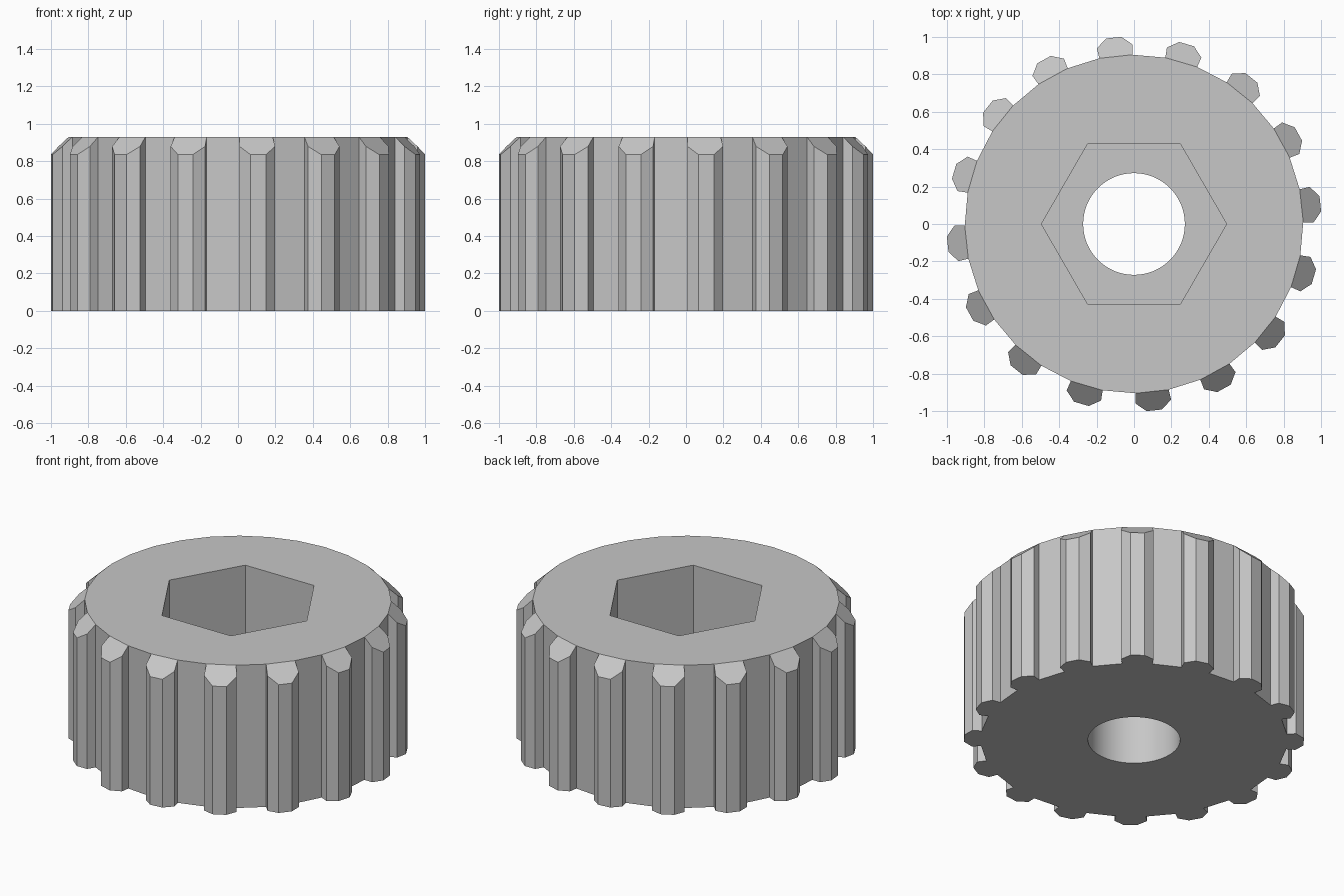
import bpy
import bmesh
from math import cos, sin, pi, radians

cube = bpy.data.objects.get("Cube")
if cube:
    bpy.data.objects.remove(cube, do_unlink=True)

TEETH = 16
PHASE = radians(6.2)
HEIGHT = 0.93
ROOT = 0.905
CHORD = ROOT * cos(pi / 32)
HALF = ROOT * sin(pi / 32)
FLOOR = 0.43
# Tooth profile as (radial, sideways) pairs, starting and ending on the body
TOOTH = [(CHORD, -HALF), (0.955, -0.096), (1.002, -0.041),
         (1.002, 0.041), (0.955, 0.096), (CHORD, HALF)]

grey = bpy.data.materials.new("plain_grey")
grey.use_nodes = True
colour = (0.57, 0.57, 0.57, 1)
grey.diffuse_color = colour
grey.node_tree.nodes["Principled BSDF"].inputs["Base Color"].default_value = colour

bm = bmesh.new()


def ring(radius, sides, z):
    return [bm.verts.new((radius * cos(2 * pi * i / sides),
                          radius * sin(2 * pi * i / sides), z)) for i in range(sides)]


def wall(a, b):
    for i in range(len(a)):
        j = (i + 1) % len(a)
        bm.faces.new((a[i], a[j], b[j], b[i]))


def loop_edges(verts):
    pairs = zip(verts, verts[1:] + verts[:1])
    return [bm.edges.get(p) or bm.edges.new(p) for p in pairs]


def flat_ring(outer, inner):
    bmesh.ops.triangle_fill(bm, edges=loop_edges(outer) + loop_edges(inner),
                            use_beauty=True, normal=(0, 0, 1))


# Toothed outer wall, with a sloped cap on each tooth
bottom, top, rim = [], [], []
for k in range(TEETH):
    a = PHASE + 2 * pi * k / TEETH
    cap = []
    for r, t in TOOTH:
        x, y = r * cos(a) - t * sin(a), r * sin(a) + t * cos(a)
        bottom.append(bm.verts.new((x, y, 0)))
        cap.append(bm.verts.new((x, y, HEIGHT - 0.94 * (r - CHORD))))
    bm.faces.new(cap)
    top += cap
    rim += [cap[0], cap[-1]]
wall(bottom, top)

# Hexagonal nut pocket and round bore
hex_top, hex_floor = ring(0.495, 6, HEIGHT), ring(0.495, 6, FLOOR)
bore_top, bore_bottom = ring(0.272, 64, FLOOR), ring(0.272, 64, 0)
wall(hex_top, hex_floor)
wall(bore_top, bore_bottom)

# Flat top, pocket floor and underside
flat_ring(rim, hex_top)
flat_ring(hex_floor, bore_top)
flat_ring(bottom, bore_bottom)

bmesh.ops.recalc_face_normals(bm, faces=bm.faces[:])
mesh = bpy.data.meshes.new("toothed_pulley")
bm.to_mesh(mesh)
bm.free()
mesh.materials.append(grey)
pulley = bpy.data.objects.new("toothed_pulley", mesh)
bpy.context.collection.objects.link(pulley)

bpy.ops.object.select_all(action='DESELECT')
pulley.select_set(True)
bpy.context.view_layer.objects.active = pulley
bpy.ops.object.shade_smooth_by_angle(angle=radians(20))
